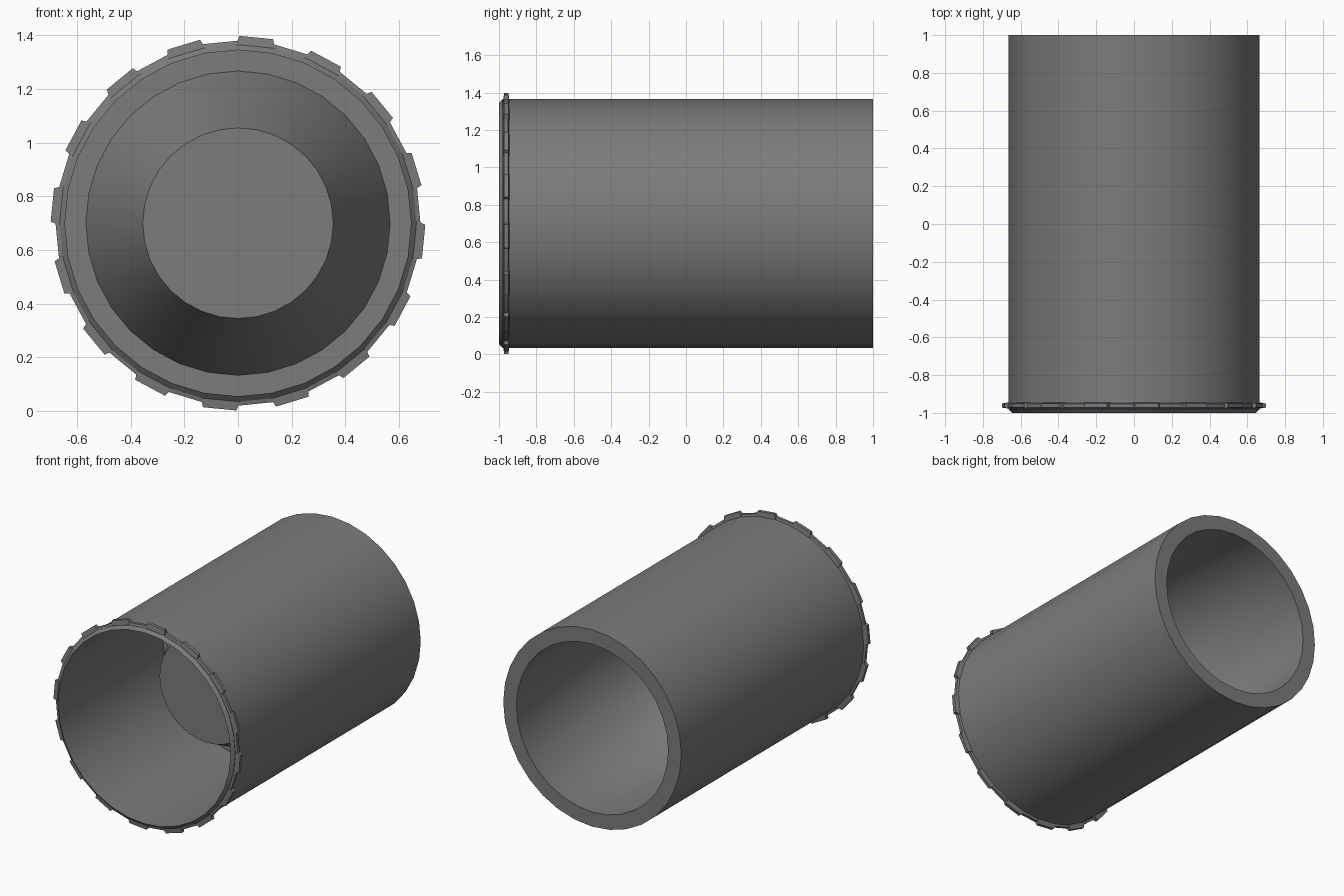
import bpy, bmesh
from math import sin, cos, pi
from mathutils import Matrix

cube = bpy.data.objects.get("Cube")
if cube:
    bpy.data.objects.remove(cube)

SIDES = 32
AXIS_Z = 0.70

gray = bpy.data.materials.new("steel_gray")
gray.use_nodes = True
color = (0.2, 0.2, 0.2, 1)
gray.diffuse_color = color
gray.node_tree.nodes["Principled BSDF"].inputs["Base Color"].default_value = color


def add_object(name, bm):
    bmesh.ops.remove_doubles(bm, verts=bm.verts, dist=0.0005)
    bmesh.ops.recalc_face_normals(bm, faces=bm.faces)
    mesh = bpy.data.meshes.new(name)
    bm.to_mesh(mesh)
    bm.free()
    mesh.materials.append(gray)
    obj = bpy.data.objects.new(name, mesh)
    obj.location.z = AXIS_Z
    bpy.context.collection.objects.link(obj)
    bpy.ops.object.select_all(action="DESELECT")
    obj.select_set(True)
    bpy.context.view_layer.objects.active = obj
    bpy.ops.object.shade_smooth_by_angle(angle=pi / 6)
    return obj


def lathe(name, profile):
    # Spin (radius, y) points around the y axis
    bm = bmesh.new()
    verts = [bm.verts.new((r, y, 0)) for r, y in profile]
    edges = [bm.edges.new(pair) for pair in zip(verts, verts[1:])]
    bmesh.ops.spin(bm, geom=verts + edges, cent=(0, 0, 0), axis=(0, 1, 0),
                   angle=2 * pi, steps=SIDES, use_duplicate=False)
    return add_object(name, bm)


# Tube with a wide front bore, a tapered inner plug and a narrower rear bore
lathe("tube_body", [
    (0, -0.33), (0.355, -0.33), (0.567, 0.12), (0.645, 0.12),
    (0.645, -1), (0.665, -0.98), (0.665, 1), (0.567, 1),
    (0.567, 0.14), (0.35, -0.32), (0, -0.32)])

# Thin collar near the front lip
lathe("front_collar", [
    (0.66, -0.978), (0.68, -0.972), (0.68, -0.952), (0.66, -0.946)])

# Grip teeth on every second side of the collar
bm = bmesh.new()
step = 2 * pi / SIDES
for i in range(0, SIDES, 2):
    start = pi / 2 - (i + 1) * step
    corners = []
    for radius, inset, half in ((0.66, -0.015, 0.017), (0.698, 0.008, 0.011)):
        for a, y in ((start + inset, -1), (start + step - inset, -1),
                     (start + step - inset, 1), (start + inset, 1)):
            corners.append(bm.verts.new(
                (radius * cos(a), -0.961 + y * half, radius * sin(a))))
    low, high = corners[:4], corners[4:]
    bm.faces.new(low[::-1])
    bm.faces.new(high)
    for k in range(4):
        n = (k + 1) % 4
        bm.faces.new((low[k], low[n], high[n], high[k]))
add_object("grip_teeth", bm)
